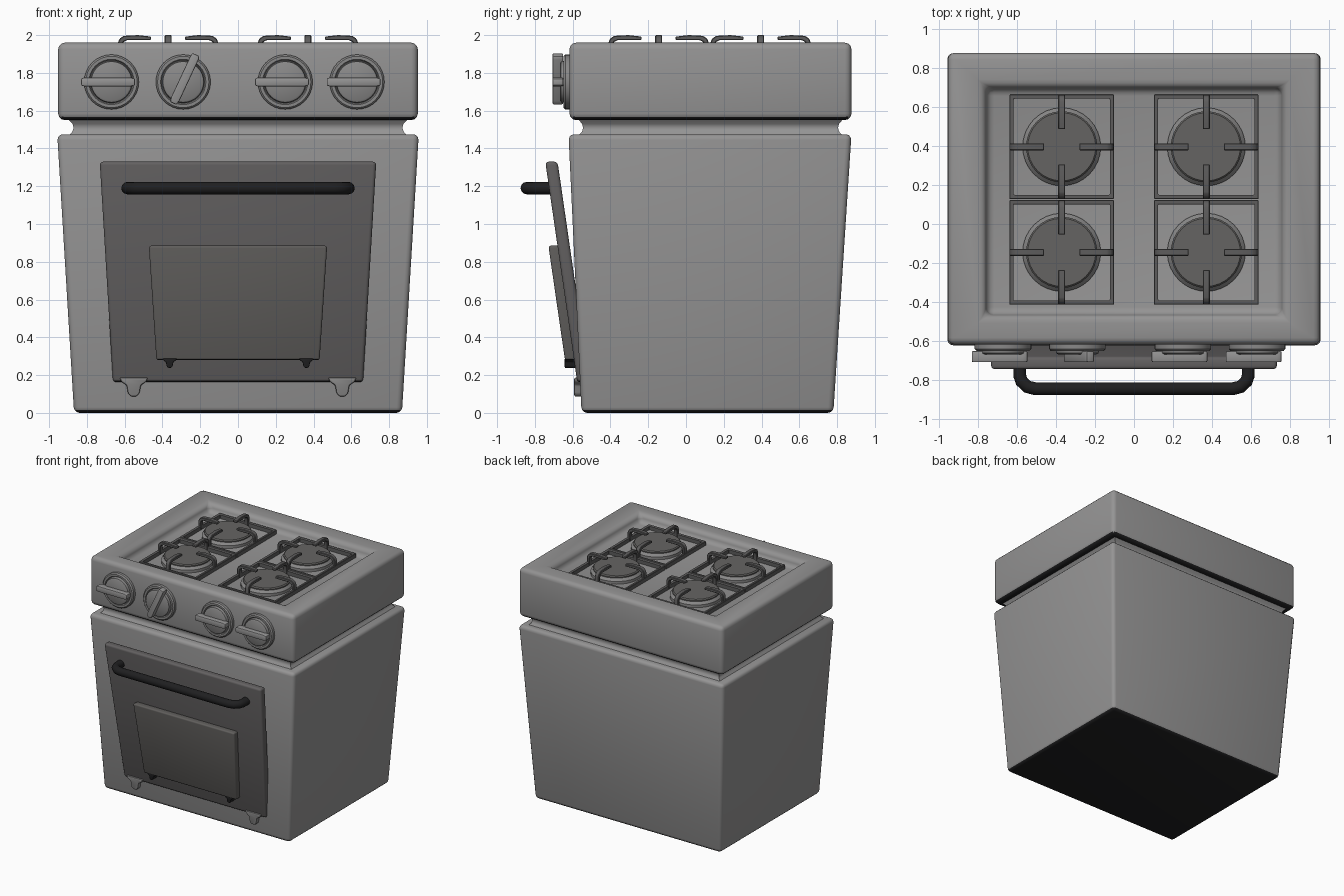
import bpy, bmesh, math
from mathutils import Matrix

if "Cube" in bpy.data.objects:
    bpy.data.objects.remove(bpy.data.objects["Cube"])


def material(name, r, g, b):
    m = bpy.data.materials.new(name)
    m.diffuse_color = (r, g, b, 1)
    m.use_nodes = True
    m.node_tree.nodes["Principled BSDF"].inputs["Base Color"].default_value = m.diffuse_color
    return m


BODY = material("enamel_grey", 0.30, 0.297, 0.297)
DOOR = material("door_grey", 0.125, 0.119, 0.12)
GLASS = material("window_grey", 0.118, 0.113, 0.108)
BLACK = material("black", 0.014, 0.014, 0.015)
IRON = material("grate_iron", 0.11, 0.108, 0.108)
CAP = material("burner_grey", 0.13, 0.127, 0.123)
KNOB = material("knob_grey", 0.25, 0.247, 0.246)


def finish(bm, name, mat, bevel=0.0, segments=3, matrix=None, under=None):
    """Bevel the sharp edges, smooth, and link; downward faces may take another colour."""
    bmesh.ops.recalc_face_normals(bm, faces=bm.faces[:])
    if bevel:
        edges = [e for e in bm.edges if e.is_manifold and e.calc_face_angle() > 0.5]
        bmesh.ops.bevel(bm, geom=edges, offset=bevel, segments=segments,
                        profile=0.5, affect='EDGES', clamp_overlap=True)
    if matrix:
        bm.transform(matrix)
    bm.normal_update()
    me = bpy.data.meshes.new(name)
    me.materials.append(mat)
    if under:
        me.materials.append(under)
        for f in bm.faces:
            f.material_index = int(f.normal.z < -0.6)
    bm.to_mesh(me)
    bm.free()
    ob = bpy.data.objects.new(name, me)
    bpy.context.collection.objects.link(ob)
    smooth(ob)
    return ob


def smooth(ob):
    bpy.ops.object.select_all(action='DESELECT')
    ob.select_set(True)
    bpy.context.view_layer.objects.active = ob
    bpy.ops.object.shade_smooth_by_angle(angle=math.radians(35))


def skin(rings, closed=False):
    """Join equal rings of points; cap the ends, or close the loop."""
    bm = bmesh.new()
    rows = [[bm.verts.new(p) for p in r] for r in rings]
    n = len(rows[0])
    pairs = list(zip(rows, rows[1:]))
    if closed:
        pairs.append((rows[-1], rows[0]))
    for a, b in pairs:
        for i in range(n):
            j = (i + 1) % n
            bm.faces.new((a[i], a[j], b[j], b[i]))
    if not closed:
        bm.faces.new(rows[0])
        bm.faces.new(rows[-1])
    return bm


def rect(x, y0, y1, z):
    return [(-x, y0, z), (x, y0, z), (x, y1, z), (-x, y1, z)]


def prism(name, pts, y0, y1, mat, bevel, matrix=None, segments=2):
    """Extrude an x-z outline along y."""
    bm = skin([[(x, y, z) for x, z in pts] for y in (y0, y1)])
    return finish(bm, name, mat, bevel, segments, matrix)


def lathe(name, profile, mat, matrix, sides=32):
    rings = [[(r * math.cos(2 * math.pi * i / sides),
               r * math.sin(2 * math.pi * i / sides), h) for i in range(sides)]
             for r, h in profile]
    return finish(skin(rings), name, mat, 0, 1, matrix)


# Tapered oven body with black underside
finish(skin([rect(0.868, -0.553, 0.78, 0.0), rect(0.957, -0.622, 0.876, 1.475)]),
       "oven_body", BODY, 0.03, under=BLACK)

# Recessed neck with flared ends
finish(skin([rect(0.91, -0.58, 0.84, 1.455), rect(0.876, -0.55, 0.81, 1.49),
             rect(0.87, -0.545, 0.805, 1.51), rect(0.876, -0.55, 0.81, 1.53),
             rect(0.91, -0.58, 0.84, 1.565)]), "neck", BODY)

# Cooktop block with sunken hob and black underside
finish(skin([rect(0.952, -0.617, 0.876, 1.55), rect(0.952, -0.617, 0.876, 1.96),
             rect(0.765, -0.472, 0.705, 1.96), rect(0.75, -0.46, 0.69, 1.885)]),
       "cooktop", BODY, 0.035, under=BLACK)


# Leaning door and window panel
def door_y(z):
    return -0.745 + 0.145 * (1.33 - z)


def plate(name, xb, zb, xt, zt, out, thick, mat, bevel):
    corners = [(-xb, zb), (xb, zb), (xt, zt), (-xt, zt)]
    finish(skin([[(x, door_y(z) - out + t, z) for x, z in corners]
                 for t in (0, thick)]), name, mat, bevel, under=BLACK)


plate("oven_door", 0.662, 0.162, 0.732, 1.33, 0.0, 0.065, DOOR, 0.018)
plate("oven_window", 0.432, 0.28, 0.472, 0.885, 0.048, 0.06, GLASS, 0.012)

# Hinges under the door and under the window
half = [(0.075, 0.0), (0.066, -0.022), (0.038, -0.04), (0.03, -0.085), (0.014, -0.1)]
foot = half + [(-x, z) for x, z in reversed(half)]
for s, side in ((-1, "left"), (1, "right")):
    prism("door_hinge_" + side, foot, -0.592, -0.54, KNOB, 0.008,
          Matrix.Translation((s * 0.552, 0, 0.187)))
    prism("window_hinge_" + side, [(x * 0.52, z * 0.52) for x, z in foot],
          -0.642, -0.575, BLACK, 0.005, Matrix.Translation((s * 0.362, 0, 0.29)))

# Bent tube handle
side_path = [(0.585, -0.70), (0.585, -0.775), (0.575, -0.805), (0.545, -0.833), (0.505, -0.843)]
path = [(-x, y) for x, y in side_path] + list(reversed(side_path))
cu = bpy.data.curves.new("door_handle", 'CURVE')
cu.dimensions = '3D'
cu.bevel_depth = 0.033
cu.bevel_resolution = 4
cu.use_fill_caps = True
sp = cu.splines.new('POLY')
sp.points.add(len(path) - 1)
for p, (x, y) in zip(sp.points, path):
    p.co = (x, y, 1.19, 1)
cu.materials.append(BLACK)
handle = bpy.data.objects.new("door_handle", cu)
bpy.context.collection.objects.link(handle)
bpy.ops.object.select_all(action='DESELECT')
handle.select_set(True)
bpy.context.view_layer.objects.active = handle
bpy.ops.object.convert(target='MESH')
smooth(bpy.context.view_layer.objects.active)

# Knobs: stepped round base and a grip bar
for i, (x, turn) in enumerate(((-0.67, 0), (-0.29, 245), (0.25, 0), (0.63, 0)), 1):
    place = Matrix.Translation((x, -0.615, 1.752))
    lathe("knob_base_%d" % i,
          [(0.145, -0.02), (0.145, 0.024), (0.136, 0.034), (0.12, 0.034), (0.114, 0.022),
           (0.112, 0.022), (0.108, 0.046), (0.098, 0.052)],
          KNOB, place @ Matrix.Rotation(math.pi / 2, 4, 'X'))
    bar = [(-0.16, -0.02), (-0.14, -0.024), (0.10, -0.024), (0.125, -0.018),
           (0.125, 0.018), (0.10, 0.024), (-0.14, 0.024), (-0.16, 0.02)]
    prism("knob_grip_%d" % i, bar, -0.092, -0.035, BODY, 0.007,
          place @ Matrix.Rotation(-math.radians(turn), 4, 'Y'))

# Burners and grates
prong = [(0.266, 1.89), (0.266, 1.96), (0.256, 1.982), (0.235, 1.996), (0.16, 2.0),
         (0.09, 1.992), (0.09, 1.974), (0.215, 1.974), (0.236, 1.964), (0.243, 1.945),
         (0.243, 1.89)]
n = 0
for cx in (-0.37, 0.37):
    for cy in (-0.145, 0.395):
        n += 1
        place = Matrix.Translation((cx, cy, 0))
        lathe("burner_base_%d" % n, [(0.2, 1.88), (0.2, 1.908), (0.18, 1.93)], KNOB, place)
        lathe("burner_cap_%d" % n, [(0.182, 1.91), (0.182, 1.936), (0.174, 1.944)], CAP, place)
        o, w = 0.268, 0.022
        frame = skin([rect(o, -o, o, 1.88), rect(o, -o, o, 1.92),
                      rect(o - w, w - o, o - w, 1.92), rect(o - w, w - o, o - w, 1.88)], True)
        finish(frame, "grate_frame_%d" % n, IRON, 0.004, 1, place)
        for k in range(4):
            prism("grate_prong_%d_%d" % (n, k + 1), prong, -0.018, 0.018, IRON, 0.004,
                  place @ Matrix.Rotation(k * math.pi / 2, 4, 'Z'), 1)
